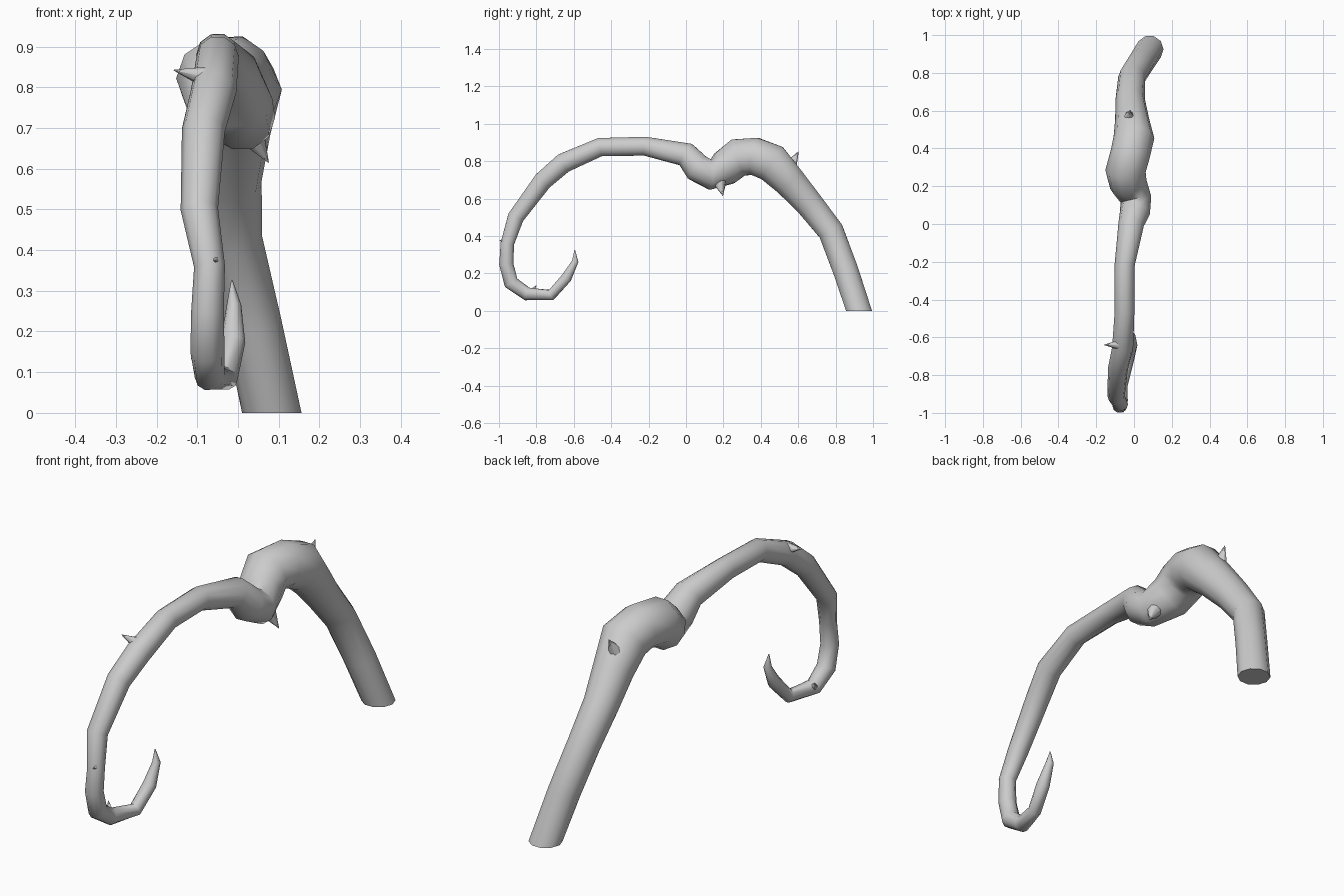
import bpy, bmesh, math
from mathutils import Vector

if "Cube" in bpy.data.objects:
    bpy.data.objects.remove(bpy.data.objects["Cube"])

SIDES = 10
# Centreline of the vine: x, y, z, radius
PATH = [
    (0.083, 0.925, 0.0, 0.073), (0.036, 0.852, 0.22, 0.071),
    (-0.012, 0.775, 0.425, 0.072), (-0.02, 0.66, 0.57, 0.078),
    (-0.01, 0.555, 0.69, 0.09), (0.0, 0.46, 0.79, 0.108),
    (-0.02, 0.37, 0.825, 0.105), (-0.045, 0.28, 0.82, 0.107),
    (-0.03, 0.21, 0.765, 0.10), (0.01, 0.13, 0.727, 0.083),
    (0.005, 0.06, 0.765, 0.08), (-0.015, 0.0, 0.835, 0.068),
    (-0.05, -0.22, 0.88, 0.053), (-0.05, -0.46, 0.875, 0.052),
    (-0.06, -0.655, 0.79, 0.056), (-0.085, -0.765, 0.695, 0.053),
    (-0.095, -0.91, 0.50, 0.046), (-0.07, -0.955, 0.36, 0.038),
    (-0.075, -0.961, 0.25, 0.04), (-0.075, -0.935, 0.15, 0.042),
    (-0.07, -0.85, 0.09, 0.037), (-0.03, -0.72, 0.085, 0.030),
    (-0.012, -0.64, 0.175, 0.03), (-0.01, -0.592, 0.265, 0.018),
    (-0.015, -0.595, 0.325, 0.002),
]


def finish(bm, name):
    bmesh.ops.recalc_face_normals(bm, faces=bm.faces)
    mesh = bpy.data.meshes.new(name)
    bm.to_mesh(mesh)
    bm.free()
    obj = bpy.data.objects.new(name, mesh)
    bpy.context.collection.objects.link(obj)
    bpy.ops.object.select_all(action='DESELECT')
    obj.select_set(True)
    bpy.context.view_layer.objects.active = obj
    bpy.ops.object.shade_smooth_by_angle(angle=math.radians(50))
    return obj


def tube(name, path):
    bm = bmesh.new()
    pts = [Vector(p[:3]) for p in path]
    rings = []
    for i, p in enumerate(pts):
        before = (p - pts[i - 1]).normalized() if i else Vector((0, 0, 1))
        after = (pts[i + 1] - p).normalized() if i < len(pts) - 1 else before
        t = Vector((0, 0, 1)) if i == 0 else (before + after).normalized()
        u = (Vector((1, 0, 0)) - t * t.x).normalized()
        v = t.cross(u)
        r = path[i][3]
        angles = [2 * math.pi * k / SIDES for k in range(SIDES)]
        rings.append([bm.verts.new(p + r * (u * math.cos(a) + v * math.sin(a)))
                      for a in angles])
    for a, b in zip(rings, rings[1:]):
        for k in range(SIDES):
            n = (k + 1) % SIDES
            bm.faces.new((a[k], a[n], b[n], b[k]))
    bm.faces.new(rings[0])
    bm.faces.new(rings[-1])
    return finish(bm, name)


def thorn(name, base, tip, radius):
    base, tip = Vector(base), Vector(tip)
    d = tip - base
    bm = bmesh.new()
    bmesh.ops.create_cone(bm, cap_ends=True, segments=8, radius1=radius,
                          radius2=0.001, depth=d.length)
    rot = d.to_track_quat('Z', 'Y')
    for v in bm.verts:
        v.co = rot @ v.co + (base + tip) / 2
    return finish(bm, name)


# Curling vine
tube("vine", PATH)

# Thorns along the vine
thorn("thorn_back", (-0.03, 0.545, 0.75), (-0.02, 0.602, 0.852), 0.046)
thorn("thorn_under", (0.03, 0.18, 0.69), (0.075, 0.197, 0.615), 0.038)
thorn("thorn_side", (-0.08, -0.64, 0.825), (-0.158, -0.64, 0.842), 0.026)
thorn("thorn_front", (-0.056, -0.97, 0.375), (-0.056, -0.998, 0.375), 0.012)
thorn("thorn_curl", (-0.085, -0.83, 0.10), (-0.115, -0.80, 0.135), 0.016)
